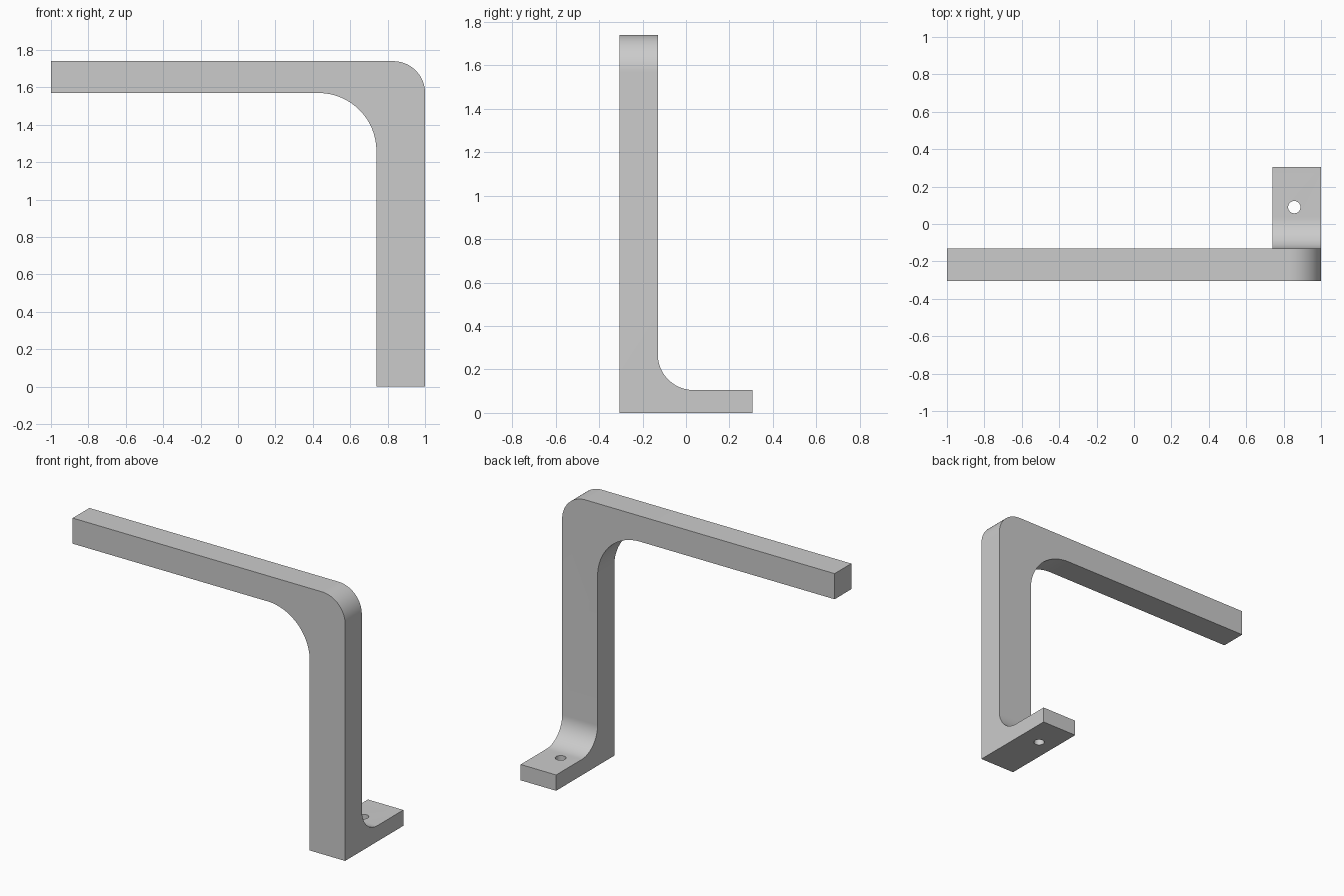
import bpy, bmesh, math
from mathutils import Vector

cube = bpy.data.objects.get("Cube")
if cube:
    bpy.data.objects.remove(cube, do_unlink=True)

grey = bpy.data.materials.new("plain_grey")
grey.use_nodes = True
colour = (0.6, 0.6, 0.6, 1)
grey.diffuse_color = colour
grey.node_tree.nodes["Principled BSDF"].inputs["Base Color"].default_value = colour

FRONT, BACK, LEG_BACK = -0.305, 0.305, -0.13
TOP, ARM_BOTTOM, LEG_INNER, FOOT_TOP = 1.74, 1.57, 0.74, 0.105


def arc(cu, cv, radius, start, end, steps=24):
    angles = [math.radians(start + (end - start) * i / steps) for i in range(steps + 1)]
    return [(cu + radius * math.cos(a), cv + radius * math.sin(a)) for a in angles]


def extrude_profile(name, points, place, direction):
    """Closed 2D profile, placed in space and extruded along a vector."""
    bm = bmesh.new()
    face = bm.faces.new([bm.verts.new(place(u, v)) for u, v in points])
    result = bmesh.ops.extrude_face_region(bm, geom=[face])
    verts = [g for g in result["geom"] if isinstance(g, bmesh.types.BMVert)]
    bmesh.ops.translate(bm, verts=verts, vec=Vector(direction))
    bmesh.ops.recalc_face_normals(bm, faces=bm.faces)
    mesh = bpy.data.meshes.new(name)
    bm.to_mesh(mesh)
    bm.free()
    mesh.materials.append(grey)
    obj = bpy.data.objects.new(name, mesh)
    bpy.context.collection.objects.link(obj)
    return obj


def combine(target, cutter, operation):
    """Apply a boolean, then discard the cutter."""
    cutter.hide_render = True
    bpy.context.view_layer.objects.active = target
    mod = target.modifiers.new("cut", "BOOLEAN")
    mod.operation, mod.solver, mod.object = operation, "EXACT", cutter
    bpy.ops.object.modifier_apply(modifier=mod.name)
    bpy.data.objects.remove(cutter, do_unlink=True)


# Arm and leg outline, rounded at the outer and inner corner
r_out, r_in = 0.17, 0.31
outline = [(-1, TOP), (-1, ARM_BOTTOM)]
outline += arc(LEG_INNER - r_in, ARM_BOTTOM - r_in, r_in, 90, 0)
outline += [(LEG_INNER, 0), (1, 0)]
outline += arc(1 - r_out, TOP - r_out, r_out, 0, 90)
bracket = extrude_profile("bracket", outline, lambda x, z: (x, -0.5, z), (0, 1, 0))

# Leg and foot outline seen from the side, with a filleted inner corner
r_foot = 0.165
side = [(FRONT, 2), (FRONT, -0.1), (BACK, -0.1), (BACK, FOOT_TOP)]
side += arc(LEG_BACK + r_foot, FOOT_TOP + r_foot, r_foot, 270, 180)
side += [(LEG_BACK, 2)]
side_cutter = extrude_profile("side_cutter", side, lambda y, z: (-1.2, y, z), (2.4, 0, 0))
combine(bracket, side_cutter, "INTERSECT")

# Screw hole through the foot
circle = arc(0.857, 0.09, 0.033, 0, 360, 32)[:-1]
hole = extrude_profile("hole_cutter", circle, lambda x, y: (x, y, -0.2), (0, 0, 0.5))
combine(bracket, hole, "DIFFERENCE")

# Smooth the fillets while keeping the edges sharp
bpy.ops.object.select_all(action="DESELECT")
bracket.select_set(True)
bpy.context.view_layer.objects.active = bracket
bpy.ops.object.shade_smooth_by_angle(angle=math.radians(30))
